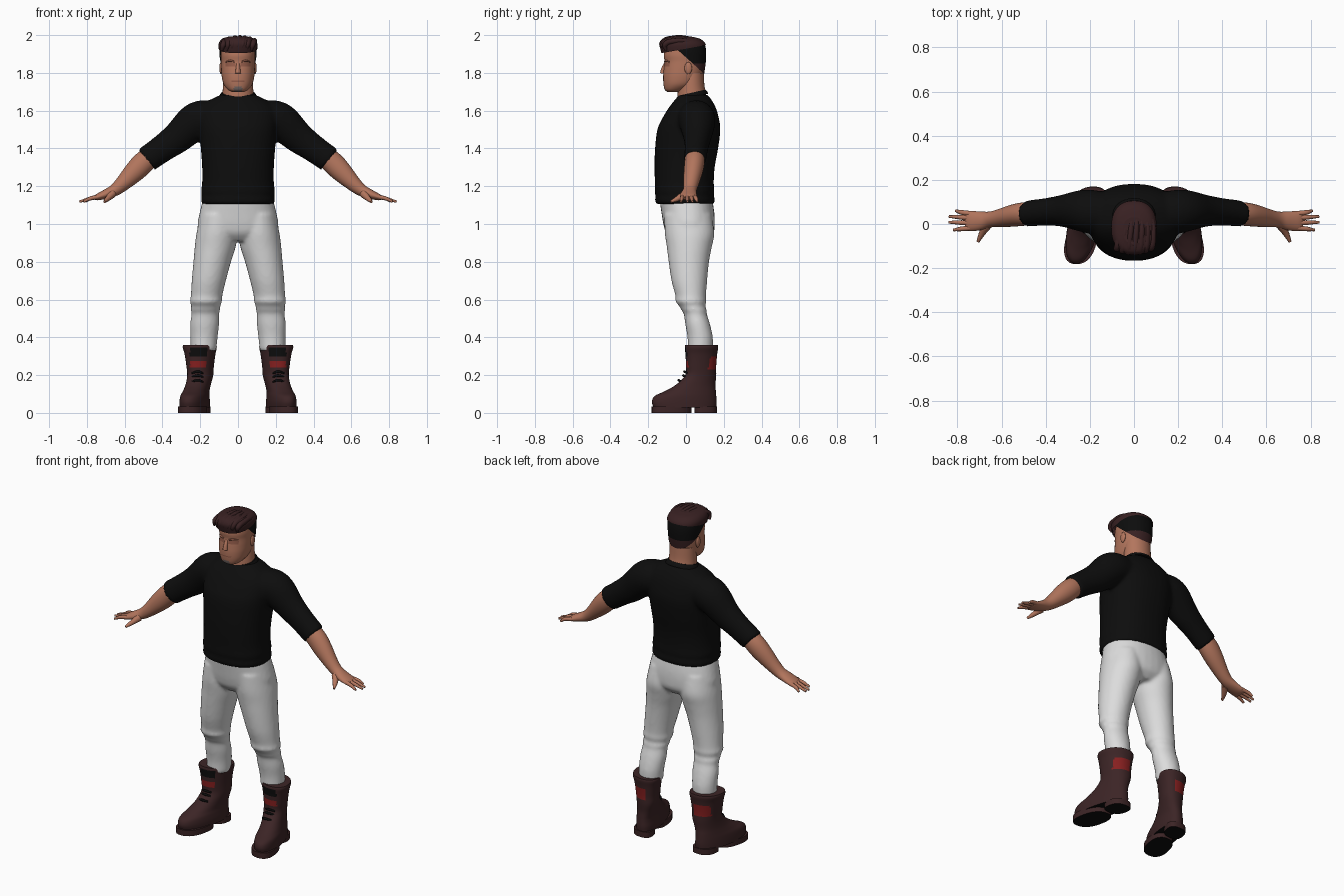
import bpy, bmesh, math
from mathutils import Vector, Matrix

if "Cube" in bpy.data.objects:
    bpy.data.objects.remove(bpy.data.objects["Cube"])


def material(name, r, g, b):
    m = bpy.data.materials.new(name)
    m.use_nodes = True
    m.diffuse_color = (r, g, b, 1)
    bsdf = m.node_tree.nodes["Principled BSDF"]
    bsdf.inputs["Base Color"].default_value = (r, g, b, 1)
    bsdf.inputs["Roughness"].default_value = 0.9
    return m


SKIN = material("skin", 0.45, 0.18, 0.11)
SHADE = material("dark skin", 0.3, 0.11, 0.07)
GREY = material("grey stubble", 0.18, 0.14, 0.13)
BLACK = material("black", 0.004, 0.004, 0.004)
WHITE = material("off white cloth", 0.72, 0.72, 0.72)
LEATHER = material("brown leather", 0.045, 0.018, 0.019)
RED = material("red patch", 0.24, 0.014, 0.014)
HAIR = material("brown hair", 0.04, 0.015, 0.016)


def level(z, x0, x1, y0, y1):
    """Horizontal ring from its extents."""
    return ((x0 + x1) / 2, (y0 + y1) / 2, z, (x1 - x0) / 2, (y1 - y0) / 2, 0)


def loft(bm, rings, n=32, steps=4, power=2.0, shear=0.0):
    """Skin smooth rings (x, y, z, half width, half depth, tilt in degrees)."""
    p = [Vector(r) for r in rings]
    p = [2 * p[0] - p[1]] + p + [2 * p[-1] - p[-2]]
    path = []
    for i in range(1, len(p) - 2):
        a, b, c, d = p[i - 1:i + 3]
        for k in range(steps):
            t = k / steps
            path.append(0.5 * (2 * b + (c - a) * t + (2 * a - 5 * b + 4 * c - d) * t * t
                               + (3 * b - a - 3 * c + d) * t ** 3))
    path.append(p[-2])
    loops = []
    for x, y, z, a, b, tilt in path:
        u = Vector((math.cos(math.radians(tilt)), 0, math.sin(math.radians(tilt))))
        loop = []
        for k in range(n):
            ang = math.tau * k / n
            c, s = math.cos(ang), math.sin(ang)
            du = math.copysign(abs(c) ** (2 / power), c) * a
            dv = math.copysign(abs(s) ** (2 / power), s) * b
            loop.append(bm.verts.new(Vector((x - shear * dv, y + dv, z)) + u * du))
        loops.append(loop)
    for lo, hi in zip(loops, loops[1:]):
        for k in range(n):
            bm.faces.new((lo[k], lo[(k + 1) % n], hi[(k + 1) % n], hi[k])).smooth = True
    for cap in (loops[0], loops[-1]):
        for e in bm.faces.new(cap).edges:
            e.smooth = False


def mirror_x(bm):
    geo = bmesh.ops.duplicate(bm, geom=bm.verts[:] + bm.edges[:] + bm.faces[:])["geom"]
    verts = [g for g in geo if isinstance(g, bmesh.types.BMVert)]
    bmesh.ops.scale(bm, vec=(-1, 1, 1), verts=verts)


def finish(name, bm, mats, rule=None, voxel=0):
    bmesh.ops.recalc_face_normals(bm, faces=bm.faces[:])
    if rule:
        for f in bm.faces:
            f.material_index = rule(f.calc_center_median(), f.normal)
    me = bpy.data.meshes.new(name)
    bm.to_mesh(me)
    bm.free()
    for m in mats:
        me.materials.append(m)
    ob = bpy.data.objects.new(name, me)
    bpy.context.collection.objects.link(ob)
    if voxel:
        rm = ob.modifiers.new("blend", "REMESH")
        rm.mode, rm.voxel_size, rm.use_smooth_shade = "VOXEL", voxel, True
        sm = ob.modifiers.new("soften", "SMOOTH")
        sm.factor, sm.iterations = 0.5, 5
    return ob


def tube(name, pts, radii, mat):
    cu = bpy.data.curves.new(name, "CURVE")
    cu.dimensions, cu.bevel_depth, cu.bevel_resolution = "3D", 1.0, 3
    cu.use_fill_caps, cu.resolution_u = True, 6
    sp = cu.splines.new("BEZIER")
    sp.bezier_points.add(len(pts) - 1)
    for bp, co, r in zip(sp.bezier_points, pts, radii):
        bp.co, bp.radius = co, r
        bp.handle_left_type = bp.handle_right_type = "AUTO"
    cu.materials.append(mat)
    bpy.context.collection.objects.link(bpy.data.objects.new(name, cu))


def ball(name, loc, size, mat):
    bm = bmesh.new()
    bmesh.ops.create_uvsphere(bm, u_segments=16, v_segments=10, radius=1,
                              matrix=Matrix.Translation(loc) @ Matrix.Diagonal((*size, 1)))
    for f in bm.faces:
        f.smooth = True
    finish(name, bm, [mat])


# Shirt: sleeves and torso blended together
bm = bmesh.new()
loft(bm, [(.1, .05, 1.56, .09, .09, 90), (.19, .055, 1.555, .1, .1, 80), (.25, .06, 1.525, .098, .092, 62),
          (.325, .06, 1.455, .083, .072, 55), (.4, .055, 1.4, .073, .062, 52), (.485, .047, 1.34, .07, .059, 50)])
mirror_x(bm)
loft(bm, [level(z, -w, w, f, b) for z, w, f, b in (
    (1.105, .192, -.16, .15), (1.13, .197, -.165, .153), (1.15, .19, -.16, .146), (1.17, .196, -.166, .15),
    (1.22, .19, -.165, .147), (1.3, .19, -.167, .152), (1.4, .197, -.164, .17), (1.5, .207, -.152, .182),
    (1.56, .21, -.125, .174), (1.61, .2, -.095, .16), (1.65, .16, -.065, .14), (1.685, .09, -.035, .115))],
    power=2.3)
finish("shirt", bm, [BLACK], voxel=0.011)

# Collar, lower at the front
bm = bmesh.new()
loft(bm, [(0, .033, -.012, .1, .085, 0), (0, .033, .0, .096, .082, 0), (0, .033, .012, .088, .075, 0)])
bmesh.ops.transform(bm, matrix=Matrix.Translation((0, 0, 1.676)) @ Matrix.Rotation(.22, 4, "X"), verts=bm.verts[:])
finish("collar", bm, [BLACK])

# Trousers: legs with knee folds, blended with the hips
bm = bmesh.new()
loft(bm, [level(*r) for r in (
    (1.05, .01, .2, -.115, .135), (.95, .004, .22, -.112, .15), (.88, .012, .229, -.102, .137),
    (.8, .037, .236, -.092, .122), (.7, .064, .245, -.077, .112), (.62, .083, .25, -.056, .106),
    (.59, .084, .255, -.056, .108), (.565, .094, .247, -.035, .102), (.545, .094, .251, -.025, .11),
    (.525, .1, .246, -.012, .11), (.47, .1, .253, -.004, .127), (.4, .108, .252, .008, .142),
    (.33, .115, .25, .01, .142))])
mirror_x(bm)
loft(bm, [level(z, -w, w, f, b) for z, w, f, b in (
    (1.125, .187, -.14, .14), (1.06, .203, -.13, .15), (1, .214, -.12, .152), (.95, .2, -.105, .145),
    (.91, .12, -.07, .11))], power=2.2)
finish("trousers", bm, [WHITE], voxel=0.01)


# Boots with shin patches, calf patches and dark undersides
def boot_colour(c, n):
    if n.z < -0.7 and c.z < 0.1:
        return 1
    x = abs(c.x)
    if c.y < 0.06 and 0.165 < x < 0.255:
        if 0.3 < c.z < 0.345:
            return 1
        if 0.24 < c.z < 0.28:
            return 2
    if c.y > 0.115 and 0.23 < c.z < 0.295 and 0.165 < x < 0.255:
        return 2
    return 0


bm = bmesh.new()
loft(bm, [level(*r) for r in (
    (.028, .158, .3, -.172, .16), (.06, .158, .3, -.18, .162), (.09, .16, .296, -.165, .16),
    (.115, .158, .285, -.112, .158), (.15, .148, .273, -.052, .156), (.2, .134, .266, -.004, .16),
    (.25, .13, .271, 0, .16), (.31, .122, .28, -.003, .165), (.345, .115, .29, -.006, .17),
    (.36, .117, .288, -.004, .168))], n=48, steps=5, power=2.2, shear=.2)
loft(bm, [level(z, .168, .312, -.182, .03) for z in (0, .035)], steps=2, power=2.4, shear=.2)
loft(bm, [level(z, .147, .268, .045, .164) for z in (0, .035)], steps=2, power=2.6, shear=.2)
mirror_x(bm)
finish("boots", bm, [LEATHER, BLACK, RED], boot_colour)
for s in (-1, 1):
    for z, y in ((.165, -.037), (.19, -.012), (.21, -.006)):
        tube("boot_lace", [(s * .185, y + .012, z), (s * .212, y - .002, z + .008), (s * .245, y + .014, z)],
             (.005, .007, .005), BLACK)

# Forearms and palms
bm = bmesh.new()
loft(bm, [(.44, .047, 1.378, .05, .05, 50), (.5, .045, 1.325, .059, .053, 48), (.55, .038, 1.275, .055, .05, 46),
          (.61, .027, 1.215, .041, .041, 47), (.655, .02, 1.178, .032, .036, 55), (.7, .014, 1.158, .025, .043, 68),
          (.745, .014, 1.142, .017, .045, 72), (.763, .016, 1.137, .009, .04, 72)])
mirror_x(bm)
finish("forearms", bm, [SKIN])

# Fingers and thumbs
for s in (-1, 1):
    for y0, y1, tip in ((-.018, -.027, .818), (.005, .008, .84), (.027, .034, .838), (.047, .06, .808)):
        tube("finger", [(s * .74, y0, 1.144), (s * .785, (y0 + y1) / 2, 1.134), (s * tip, y1, 1.118)],
             (.012, .0105, .006), SKIN)
    tube("thumb", [(s * .665, -.004, 1.16), (s * .69, -.045, 1.134), (s * .707, -.08, 1.118)],
         (.022, .014, .007), SKIN)

# Neck
bm = bmesh.new()
loft(bm, [level(1.62, -.09, .09, -.045, .12), level(1.68, -.083, .083, -.045, .108),
          level(1.73, -.08, .08, -.04, .098), level(1.8, -.078, .078, -.03, .094)])
finish("neck", bm, [SKIN])


# Head with shaded eyes, mouth and chin
def face_colour(c, n):
    x = abs(c.x)
    if c.y < -0.06:
        if 1.832 < c.z < 1.856 and 0.016 < x < 0.062:
            return 1
        if 1.75 < c.z < 1.76 and x < 0.03:
            return 1
        if c.z < 1.728 and x < 0.022:
            return 2
    return 0


bm = bmesh.new()
loft(bm, [level(z, -w, w, f, b) for z, w, f, b in (
    (1.7, .035, -.1, -.03), (1.712, .055, -.113, .0), (1.74, .076, -.119, .05), (1.78, .086, -.121, .08),
    (1.82, .089, -.118, .094), (1.86, .09, -.114, .1), (1.9, .091, -.117, .1), (1.95, .082, -.1, .085),
    (1.975, .05, -.06, .05))], n=48, steps=6, power=2.2)
finish("head", bm, [SKIN, SHADE, GREY], face_colour)
tube("nose", [(0, -.108, 1.85), (0, -.12, 1.82), (0, -.123, 1.797)], (.009, .012, .015), SKIN)
for s in (-1, 1):
    ball("ear", (s * .09, .012, 1.825), (.009, .02, .032), SKIN)
    tube("eyebrow", [(s * .018, -.113, 1.859), (s * .04, -.107, 1.864), (s * .064, -.087, 1.858)],
         (.004, .006, .003), SHADE)


# Hair: cropped sides and back, then the fuller top
def cut_below(bm, point, normal):
    bmesh.ops.bisect_plane(bm, geom=bm.verts[:] + bm.edges[:] + bm.faces[:], plane_co=point,
                           plane_no=normal, clear_inner=True)


bm = bmesh.new()
loft(bm, [level(z, -w, w, f, b) for z, w, f, b in (
    (1.77, .086, -.1, .092), (1.82, .093, -.118, .1), (1.87, .096, -.12, .106), (1.92, .099, -.124, .106),
    (1.96, .092, -.11, .095), (1.98, .06, -.07, .06))], n=48, steps=5, power=2.2)
cut_below(bm, (0, 0, 1.882), (0, .9, 1))
finish("cropped_hair", bm, [BLACK, HAIR], lambda c, n: 1 if c.z < 1.85 else 0)

bm = bmesh.new()
loft(bm, [level(z, -w, w, f, b) for z, w, f, b in (
    (1.88, .093, -.122, .1), (1.92, .101, -.134, .107), (1.955, .102, -.14, .103), (1.98, .085, -.125, .075),
    (1.992, .05, -.09, .03))], n=48, steps=5, power=2.3)
cut_below(bm, (0, 0, 1.928), (0, -.18, 1))
finish("top_hair", bm, [HAIR])

# Swept locks
for i in range(7):
    x = -.078 + .026 * i
    drop = 2.6 * x * x
    tube("hair_lock", [(x - .008, -.122 + drop, 1.918), (x, -.126 + drop, 1.958 - drop / 2),
                       (x + .008, -.06, 1.984 - drop), (x * .9 + .012, .01, 1.982 - drop),
                       (x * .7 + .01, .07, 1.965 - drop)],
         (.007, .015, .015, .013, .006), HAIR)
